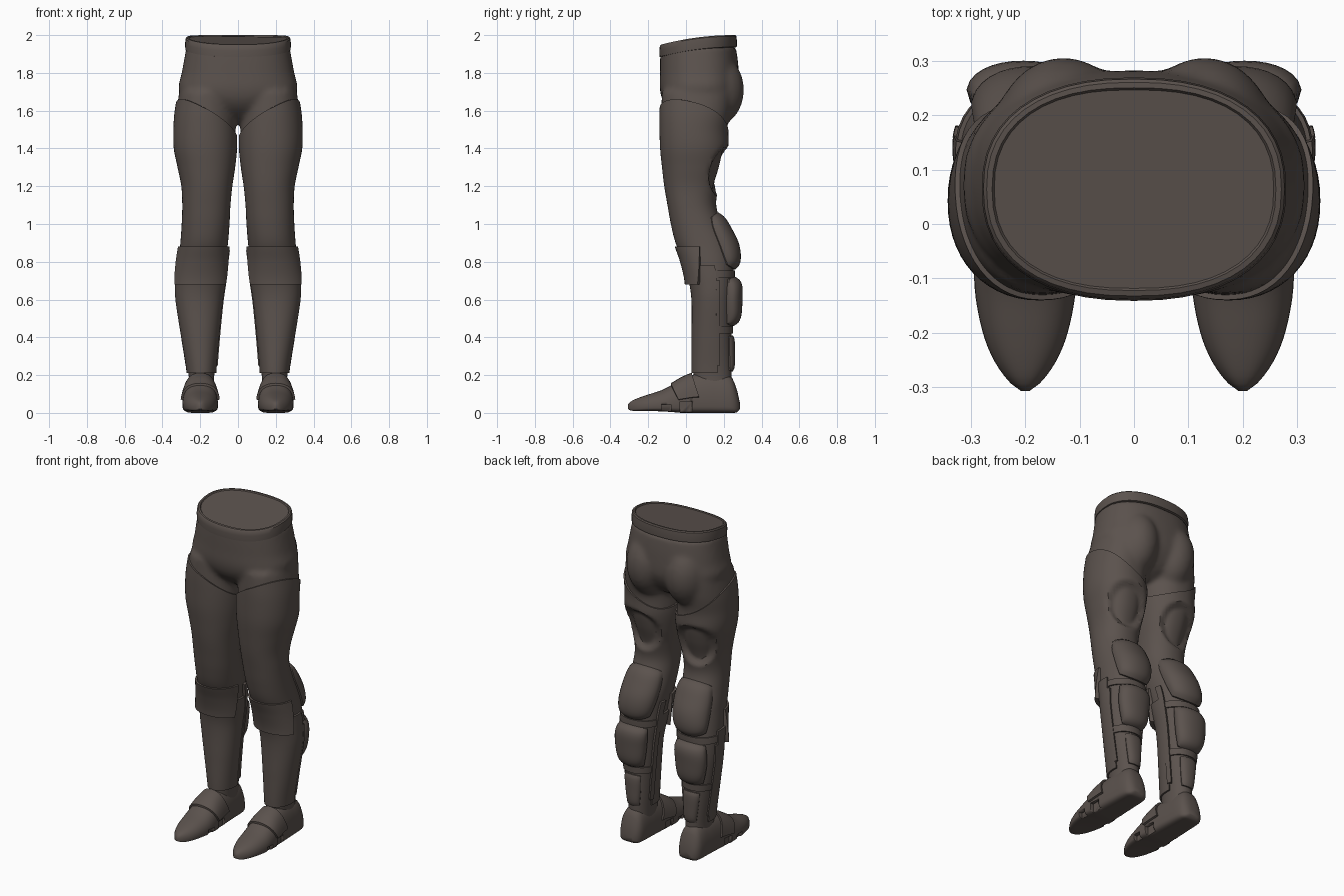
import bpy, bmesh
from math import sin, cos, pi, radians
from mathutils import Vector

if "Cube" in bpy.data.objects:
    bpy.data.objects.remove(bpy.data.objects["Cube"], do_unlink=True)

mat = bpy.data.materials.new("dark brown grey")
mat.use_nodes = True
COLOUR = (0.105, 0.085, 0.075, 1)
mat.diffuse_color = COLOUR
mat.node_tree.nodes["Principled BSDF"].inputs["Base Color"].default_value = COLOUR


def interp(keys, t):
    """Smooth interpolation through rows whose first entry is the parameter."""
    t = min(max(t, keys[0][0]), keys[-1][0])
    i = max(k for k in range(len(keys) - 1) if keys[k][0] <= t)
    a, b = keys[i], keys[i + 1]
    p, n = keys[max(i - 1, 0)], keys[min(i + 2, len(keys) - 1)]
    h = b[0] - a[0]
    s = (t - a[0]) / h
    out = []
    for c in range(1, len(a)):
        m0 = (b[c] - p[c]) / (b[0] - p[0]) * h
        m1 = (n[c] - a[c]) / (n[0] - a[0]) * h
        out.append((2*s**3 - 3*s**2 + 1) * a[c] + (s**3 - 2*s**2 + s) * m0
                   + (3*s**2 - 2*s**3) * b[c] + (s**3 - s**2) * m1)
    return out


def power(v, e):
    return abs(v) ** e * (1 if v >= 0 else -1)


# Leg profile: height, inner x, outer x, front y, back y
LEG = [(.10, .13, .26, .05, .24), (.21, .125, .262, .04, .24), (.4, .11, .29, .04, .24),
       (.6, .09, .32, .04, .245), (.7, .075, .322, .025, .25), (.8, .065, .315, -.01, .25),
       (.9, .053, .305, -.055, .235), (1, .045, .298, -.08, .19), (1.1, .04, .295, -.098, .16),
       (1.2, .03, .30, -.115, .175), (1.3, .015, .32, -.127, .205), (1.4, .005, .34, -.137, .225),
       (1.5, .005, .342, -.14, .225), (1.6, .01, .335, -.14, .245), (1.8, .02, .30, -.13, .27)]
# Hip profile: height, half width, front y, back y
HIP = [(1.53, .03, .02, .13), (1.57, .1, -.05, .2), (1.63, .23, -.11, .25), (1.7, .312, -.137, .28),
       (1.8, .298, -.138, .28), (1.9, .28, -.136, .27), (2.0, .262, -.128, .25)]
# Foot profile: y, half width, top, bottom
FOOT = [(-.307, .008, .045, .02), (-.29, .03, .062, .012), (-.25, .058, .08, .01), (-.2, .078, .097, .01),
        (-.13, .092, .12, .008), (-.08, .094, .145, .005), (-.02, .091, .18, 0), (.05, .085, .205, 0),
        (.15, .08, .212, 0), (.24, .073, .19, 0), (.27, .058, .12, .003), (.285, .035, .055, .02)]


def leg_surf(z, a):
    xi, xo, yf, yb = interp(LEG, z)
    return Vector(((xi + xo) / 2 + (xo - xi) / 2 * power(cos(a), .92),
                   (yf + yb) / 2 + (yb - yf) / 2 * power(sin(a), .92), z))


def hip_surf(z, a):
    w, yf, yb = interp(HIP, z)
    return Vector((w * power(cos(a), .85), (yf + yb) / 2 + (yb - yf) / 2 * power(sin(a), .85), z))


def foot_surf(y, a):
    w, top, bot = interp(FOOT, y)
    c, s, mid = cos(a), sin(a), bot + .3 * (top - bot)
    z = mid + ((top - mid) * s if s > 0 else (mid - bot) * power(s, .45))
    return Vector((.2 + w * power(c, .8 if s > 0 else .45), y, z))


def raised(surf, t, a, off):
    p = surf(t, a)
    return p + (p - (p + surf(t, a + pi)) / 2).normalized() * off


def add_loft(bm, rings):
    """Skin a list of closed rings and cap both ends."""
    vs = [[bm.verts.new(p) for p in r] for r in rings]
    n = len(vs[0])
    for r, q in zip(vs, vs[1:]):
        for i in range(n):
            bm.faces.new((r[i], r[(i + 1) % n], q[(i + 1) % n], q[i]))
    bm.faces.new(vs[0][::-1])
    bm.faces.new(vs[-1])


def finish(name, bm, mirror=True, angle=40):
    bmesh.ops.remove_doubles(bm, verts=bm.verts, dist=.0002)
    bmesh.ops.recalc_face_normals(bm, faces=bm.faces)
    me = bpy.data.meshes.new(name)
    bm.to_mesh(me)
    bm.free()
    me.materials.append(mat)
    ob = bpy.data.objects.new(name, me)
    bpy.context.collection.objects.link(ob)
    bpy.ops.object.select_all(action='DESELECT')
    ob.select_set(True)
    bpy.context.view_layer.objects.active = ob
    bpy.ops.object.shade_smooth_by_angle(angle=radians(angle))
    if mirror:
        ob.modifiers.new("mirror", 'MIRROR').use_clip = False
    return ob


def ring_angles(n):
    return [-pi / 2 + 2 * pi * i / n for i in range(n)]


def patch(name, surf, t0, t1, low, high, thick, puff=0, rounded=0, n=16, slant=0):
    """Plate or padded cushion laid on a surface; low/high are angle ranges in degrees."""
    us = [-1] + [-1 + 2 * i / n for i in range(n + 1)] + [1]
    last = len(us) - 1
    bm = bmesh.new()
    grid = []
    for i, v in enumerate(us):
        row = []
        for j, u in enumerate(us):
            uu = u * (1 - rounded * v * v / 2) ** .5
            vv = v * (1 - rounded * u * u / 2) ** .5
            s = (vv + 1) / 2
            lo, hi = (low[k] + (high[k] - low[k]) * s for k in (0, 1))
            a = radians((lo + hi) / 2 + (hi - lo) / 2 * uu)
            base = thick[0] + (thick[1] - thick[0]) * s
            off = base + puff * ((1 - u**4) * (1 - v**4)) ** .7
            if i in (0, last) or j in (0, last):
                off = -.012
            row.append(bm.verts.new(raised(surf, t0 + (t1 - t0) * s + slant * uu * uu, a, off)))
        grid.append(row)
    for r, q in zip(grid, grid[1:]):
        for j in range(last):
            bm.faces.new((r[j], r[j + 1], q[j + 1], q[j]))
    return finish(name, bm)


# Pelvis: hips, upper thighs and buttocks fused into one soft form
bm = bmesh.new()
add_loft(bm, [[hip_surf(1.53 + .41 * k / 20, a) for a in ring_angles(40)] for k in range(21)])
for side in (1, -1):
    rings = [[raised(leg_surf, 1.40 + .3 * k / 12, a, -.008) for a in ring_angles(32)] for k in range(13)]
    add_loft(bm, [[Vector((p.x * side, p.y, p.z)) for p in r][::side] for r in rings])
    new = bmesh.ops.create_uvsphere(bm, u_segments=24, v_segments=16, radius=1)["verts"]
    for v in new:
        v.co = Vector((side * .13 + v.co.x * .135, .14 + v.co.y * .168, 1.71 + v.co.z * .2))
pelvis = finish("pelvis", bm, mirror=False)
remesh = pelvis.modifiers.new("fuse", 'REMESH')
remesh.mode, remesh.voxel_size, remesh.use_smooth_shade = 'VOXEL', .014, True
smooth = pelvis.modifiers.new("soften", 'SMOOTH')
smooth.factor, smooth.iterations = .5, 8

# Waistband with a dipped front and a closed, slightly sunken top
bm = bmesh.new()
rings = []
for drop, off in ((.07, -.02), (.063, .008), (.03, .009), (.006, .006), (0, 0), (0, -.01), (.006, -.014)):
    ring = []
    for a in ring_angles(48):
        p = raised(hip_surf, 1.95, a, off)
        p.z = 2.0 - .05 * (max(.25 - p.y, 0) / .38) ** 2 - drop
        ring.append(p)
    rings.append(ring)
add_loft(bm, rings)
finish("waistband", bm, mirror=False, angle=35)

# Legs: slanted upper hem, scooped hollow behind the thigh
bm = bmesh.new()
ROWS = 110


def leg_ring(s, inset=0):
    ring = []
    for a in ring_angles(56):
        z = .10 + (1.55 + .11 * cos(a + .6) - .10) * s
        d = ((z - 1.285) / .135) ** 2 + ((a - radians(82)) / radians(52)) ** 2
        scoop = .032 * min(1, (1 - d) * 2.5) if d < 1 else 0
        ring.append(raised(leg_surf, z, a, -scoop - inset))
    return ring


add_loft(bm, [leg_ring(k / ROWS) for k in range(ROWS + 1)] + [leg_ring(1, .02)])
finish("legs", bm)

# Shin guards, knee plates and the cushions down the back of the leg
patch("shin_guards", leg_surf, .21, .78, (-192, 12), (-190, 10), (.01, .012), n=32)
patch("knee_plates", leg_surf, .68, .88, (-148, -32), (-172, -8), (.036, .012), n=20)
patch("knee_back_cushions", leg_surf, .76, 1.06, (35, 145), (30, 150), (.010, .006), .036, .6)
patch("calf_cushions", leg_surf, .46, .72, (45, 135), (42, 138), (.012, .012), .042, .35)
patch("ankle_cushions", leg_surf, .22, .41, (58, 122), (55, 125), (.008, .008), .012, .2)
for label, z in (("upper", .715), ("lower", .42)):
    patch(label + "_calf_straps", leg_surf, z, z + .04, (8, 172), (8, 172), (.008, .008))
patch("inner_calf_bars", leg_surf, .25, .86, (158, 172), (158, 172), (.016, .016))
patch("outer_calf_bars", leg_surf, .25, .70, (8, 18), (8, 18), (.012, .012))

# Feet with notched soles
bm = bmesh.new()
add_loft(bm, [[foot_surf(-.307 + .592 * k / 44, a) for a in ring_angles(36)] for k in range(45)])
feet = finish("feet", bm, mirror=False, angle=50)
bm = bmesh.new()
for y, width, height in ((-.105, .05, .045), (.0, .065, .06)):
    for x in (.2 - .1, .2 + .1):
        for v in bmesh.ops.create_cube(bm, size=1)["verts"]:
            v.co = Vector((x + v.co.x * .06, y + v.co.y * width, v.co.z * height * 2))
cutter = finish("sole_notch_cutter", bm, mirror=False)
cutter.hide_render = True
cutter.hide_set(True)
cut = feet.modifiers.new("notches", 'BOOLEAN')
cut.operation, cut.object, cut.solver = 'DIFFERENCE', cutter, 'EXACT'
feet.modifiers.new("mirror", 'MIRROR')

# Straps across the instep
patch("instep_straps", foot_surf, -.08, .03, (8, 172), (8, 172), (.012, .012), slant=.04)
